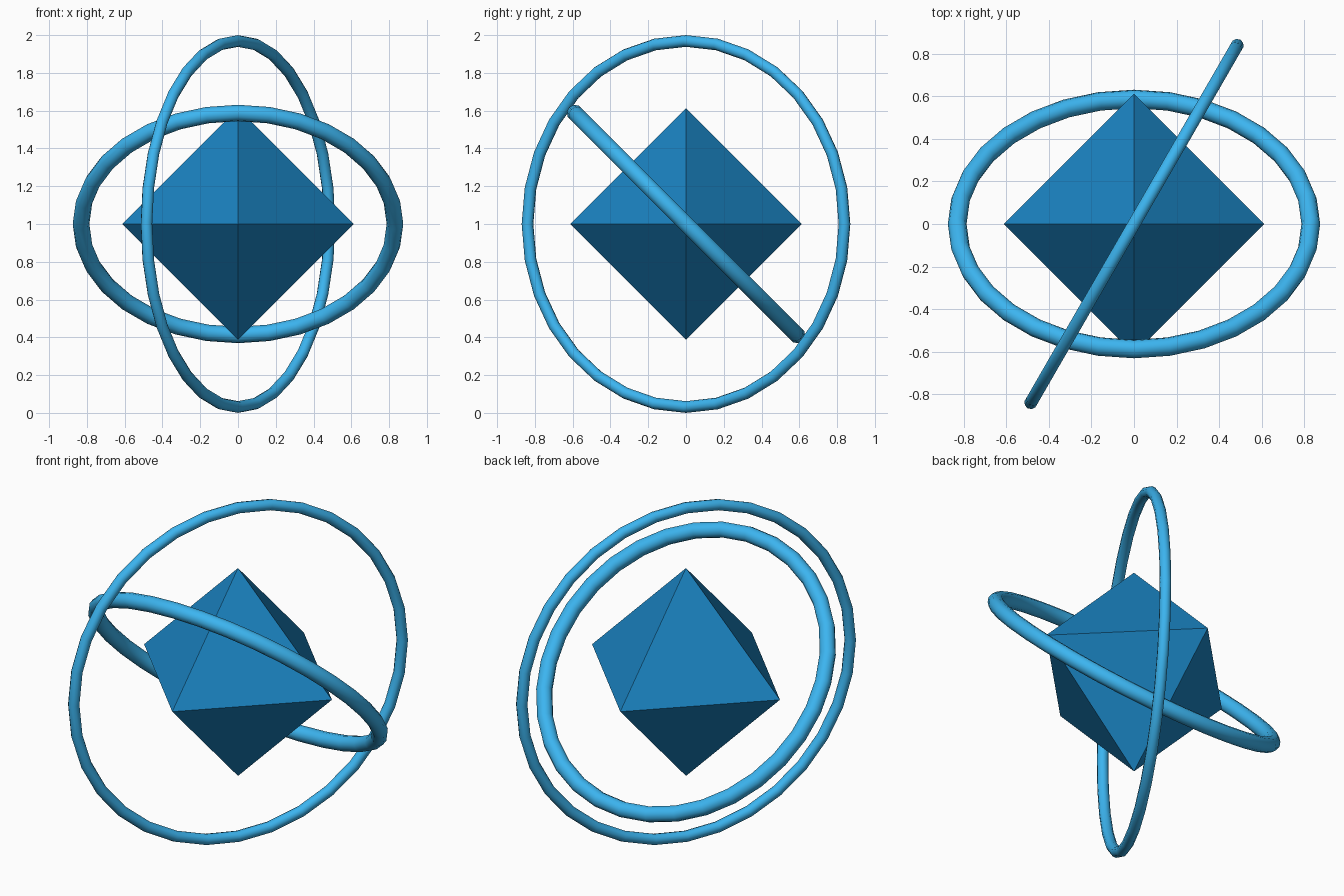
import bpy, bmesh
from math import radians
from mathutils import Vector

if "Cube" in bpy.data.objects:
    bpy.data.objects.remove(bpy.data.objects["Cube"])

CENTRE = (0, 0, 1)

def paint(obj, name, rgb):
    mat = bpy.data.materials.new(name)
    mat.diffuse_color = (*rgb, 1)
    mat.use_nodes = True
    mat.node_tree.nodes["Principled BSDF"].inputs["Base Color"].default_value = mat.diffuse_color
    obj.data.materials.append(mat)

# faceted octahedral core: hull of the six axis points
bm = bmesh.new()
for axis in range(3):
    for sign in (-1, 1):
        p = Vector((0, 0, 0))
        p[axis] = sign * 0.613
        bm.verts.new(p)
bmesh.ops.convex_hull(bm, input=bm.verts)
bmesh.ops.recalc_face_normals(bm, faces=bm.faces)
mesh = bpy.data.meshes.new("crystal_core")
bm.to_mesh(mesh)
bm.free()
core = bpy.data.objects.new("crystal_core", mesh)
core.location = CENTRE
bpy.context.collection.objects.link(core)
paint(core, "deep_blue", (0.01, 0.22, 0.52))

# orbiting rings
def ring(name, major, minor, rotation):
    bpy.ops.mesh.primitive_torus_add(
        major_segments=32, minor_segments=10, major_radius=major,
        minor_radius=minor, location=CENTRE,
        rotation=[radians(a) for a in rotation])
    obj = bpy.context.object
    obj.name = name
    bpy.ops.object.shade_smooth_by_angle(angle=radians(40))
    return obj

inner = ring("inner_ring", 0.831, 0.044, (-45, 0, 0))
outer = ring("outer_ring", 0.969, 0.031, (90, 0, 60))
paint(inner, "light_blue", (0.045, 0.46, 0.87))
outer.data.materials.append(inner.data.materials[0])
